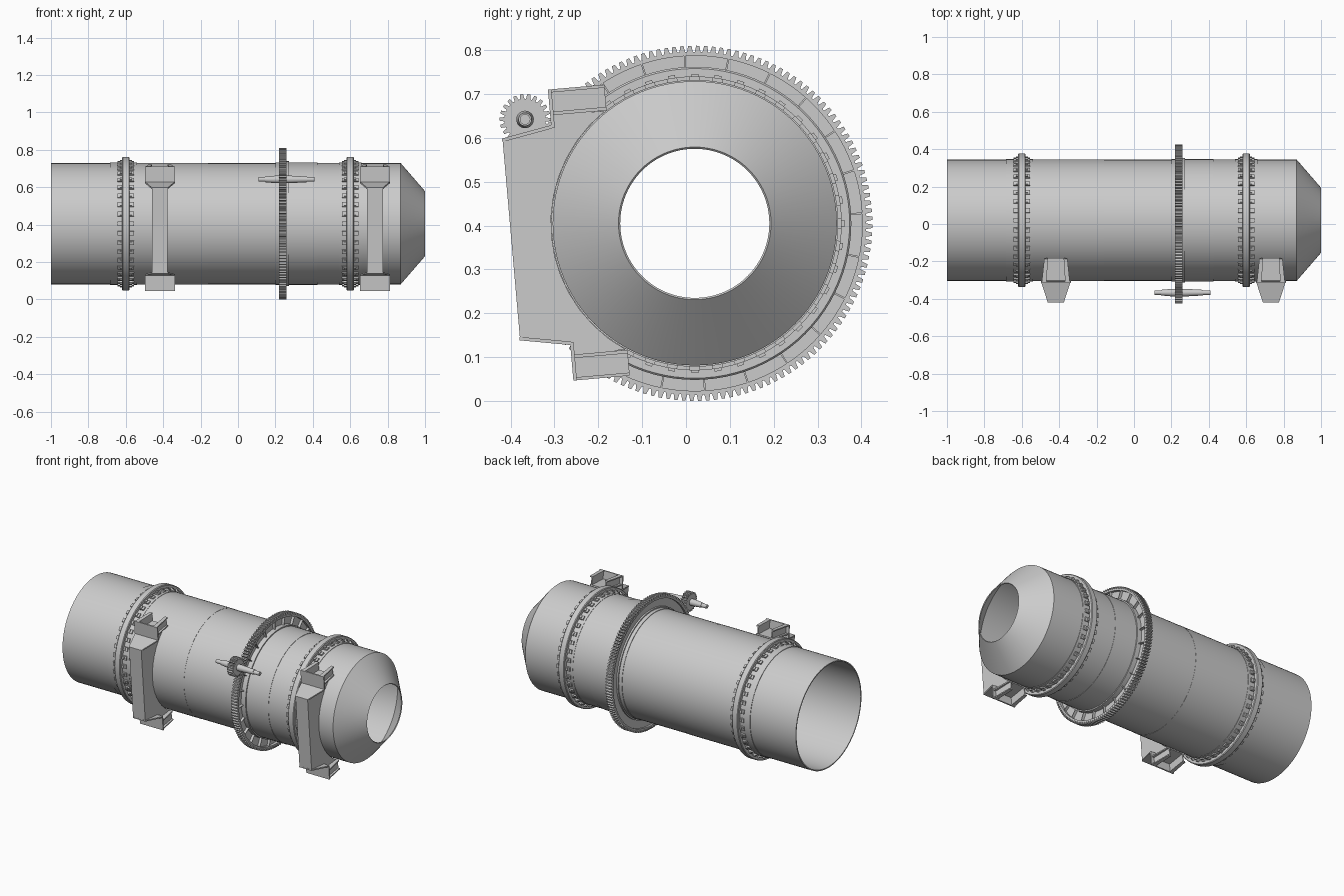
import bpy, bmesh
from math import sin, cos, pi, radians

if "Cube" in bpy.data.objects:
    bpy.data.objects.remove(bpy.data.objects["Cube"])

CY, CZ = 0.02, 0.405          # drum axis
PY, PZ = -0.367, 0.642        # pinion axis
TILT = radians(5)             # lean of the saddle supports


def make(name, bm, smooth=False):
    bmesh.ops.recalc_face_normals(bm, faces=bm.faces)
    me = bpy.data.meshes.new(name)
    bm.to_mesh(me)
    bm.free()
    ob = bpy.data.objects.new(name, me)
    bpy.context.collection.objects.link(ob)
    if smooth:
        bpy.ops.object.select_all(action='DESELECT')
        ob.select_set(True)
        bpy.context.view_layer.objects.active = ob
        bpy.ops.object.shade_smooth_by_angle(angle=radians(30))
    return ob


def loft(bm, loops, closed):
    """Bridge vertex loops; closed joins last to first, otherwise caps ends."""
    vs = [[bm.verts.new(p) for p in lp] for lp in loops]
    n = len(vs[0])
    for i in range(len(vs) if closed else len(vs) - 1):
        a, b = vs[i], vs[(i + 1) % len(vs)]
        for j in range(n):
            k = (j + 1) % n
            bm.faces.new((a[j], a[k], b[k], b[j]))
    if not closed:
        bm.faces.new(vs[0])
        bm.faces.new(vs[-1])


def lathe(name, profile, cy=CY, cz=CZ, seg=96, closed=True):
    """Revolve (x, r) points around an axis along x."""
    bm = bmesh.new()
    loft(bm, [[(x, cy + r * cos(2 * pi * j / seg), cz + r * sin(2 * pi * j / seg))
               for j in range(seg)] for x, r in profile], closed)
    return make(name, bm, True)


def gear(name, cy, cz, teeth, root, tip, inner, x0, x1, phase=0):
    outer = []
    for i in range(teeth):
        for f, r in ((0, root), (.25, root), (.42, tip), (.83, tip)):
            outer.append(((i + f) / teeth * 2 * pi + phase, r))
    hole = [(a, inner) for a, r in outer]
    bm = bmesh.new()
    loft(bm, [[(x, cy + r * cos(a), cz + r * sin(a)) for a, r in lp]
              for x, lp in ((x0, outer), (x1, outer), (x1, hole), (x0, hole))], True)
    return make(name, bm)


def radial_blocks(name, count, xs, r0, r1, w, phase=0):
    """Ring of small boxes standing on the drum."""
    bm = bmesh.new()
    for x0, x1 in xs:
        for i in range(count):
            a = 2 * pi * i / count + phase
            loft(bm, [[(x, CY + r * cos(a) - t * sin(a), CZ + r * sin(a) + t * cos(a))
                       for r, t in ((r0, -w), (r1, -w), (r1, w), (r0, w))]
                      for x in (x0, x1)], False)
    return make(name, bm)


def place(x, u, v):
    """Support frame: u points out from the drum, v up along the column."""
    return (x, CY - cos(TILT) * u - sin(TILT) * v, CZ - sin(TILT) * u + cos(TILT) * v)


def slab(bm, cx, pts, v0, v1, s):
    """Plate with an (x, u) outline between two v heights."""
    loft(bm, [[place(cx + x, u, s * v) for x, u in pts] for v in (v0, v1)], False)


# Drum shell: rolled sections of slightly different diameter, cone at one end
lathe("drum_shell", [(-1, .324), (-.685, .324), (-.685, .327), (-.54, .327), (-.54, .325),
                     (-.16, .325), (-.16, .324), (.2, .324), (.2, .327), (.425, .327),
                     (.425, .325), (.54, .325), (.54, .327), (.66, .327), (.66, .324), (.87, .324),
                     (1, .174), (.996, .17), (.867, .317), (-1, .317)])

# Riding tyres with their support pads
for label, x in (("rear", -.6), ("front", .6)):
    lathe(label + "_tyre", [(x - .02, .334), (x - .02, .353), (x - .016, .357),
                            (x + .016, .357), (x + .02, .353), (x + .02, .334)])
    radial_blocks(label + "_tyre_pads", 40, [(x - .045, x + .045)], .322, .335, .012)
    radial_blocks(label + "_tyre_stops", 40, [(x - .032, x - .021), (x + .021, x + .032)],
                  .322, .341, .008)

# Girth gear: toothed rim, web, hub flange and ribs
gear("girth_gear_rim", CY, CZ, 140, .391, .405, .382, .22, .26)
lathe("girth_gear_web", [(.232, .322), (.232, .384), (.242, .384), (.242, .322)])
lathe("girth_gear_hub", [(.222, .322), (.222, .334), (.272, .334), (.272, .322)])
radial_blocks("girth_gear_ribs", 24, [(.241, .258)], .33, .384, .002, .06)

# Drive pinion and stepped shaft
gear("pinion_gear", PY, PZ, 22, .047, .058, .012, .22, .26, .1)
lathe("pinion_shaft", [(.11, .012), (.145, .012), (.145, .015), (.2, .02), (.28, .02),
                       (.37, .015), (.37, .012), (.41, .012)], PY, PZ, 32, False)

# Saddle supports: column, flared end caps and open box brackets
for label, cx in (("rear", -.418), ("front", .732)):
    bm = bmesh.new()
    arc = [(.328 * cos(radians(a)), .328 * sin(radians(a))) for a in range(-56, 57, 8)]
    side = [(.303, -.28), (.307, -.251), (.42, -.23), (.42, .23), (.307, .251), (.303, .28)]
    prof = arc + side[::-1]
    loft(bm, [[place(cx + x, u, v) for u, v in prof] for x in (-.042, .042)], False)
    make(label + "_support_column", bm)
    for end, s in (("upper", 1), ("lower", -1)):
        bm = bmesh.new()
        # sloping trapezoid cap
        loft(bm, [[place(cx + x, u, s * (v - d)) for x, u, v in
                   ((-.08, .305, .252), (.08, .305, .252), (.043, .421, .231), (-.043, .421, .231))]
                  for d in (0, .008)], False)
        make(label + "_" + end + "_support_cap", bm)
        bm = bmesh.new()
        # face plate, floor, side webs and top lips
        slab(bm, cx, [(-.08, .299), (.08, .299), (.08, .307), (-.08, .307)], .245, .333, s)
        slab(bm, cx, [(-.075, .303), (.075, .303), (.06, .178), (-.06, .178)], .274, .282, s)
        for m in (-1, 1):
            slab(bm, cx, [(m * .06, .302), (m * .053, .302), (m * .045, .178), (m * .052, .178)],
                 .28, .328, s)
            slab(bm, cx, [(m * .075, .302), (m * .05, .302), (m * .042, .178), (m * .062, .178)],
                 .326, .333, s)
        make(label + "_" + end + "_support_bracket", bm)
